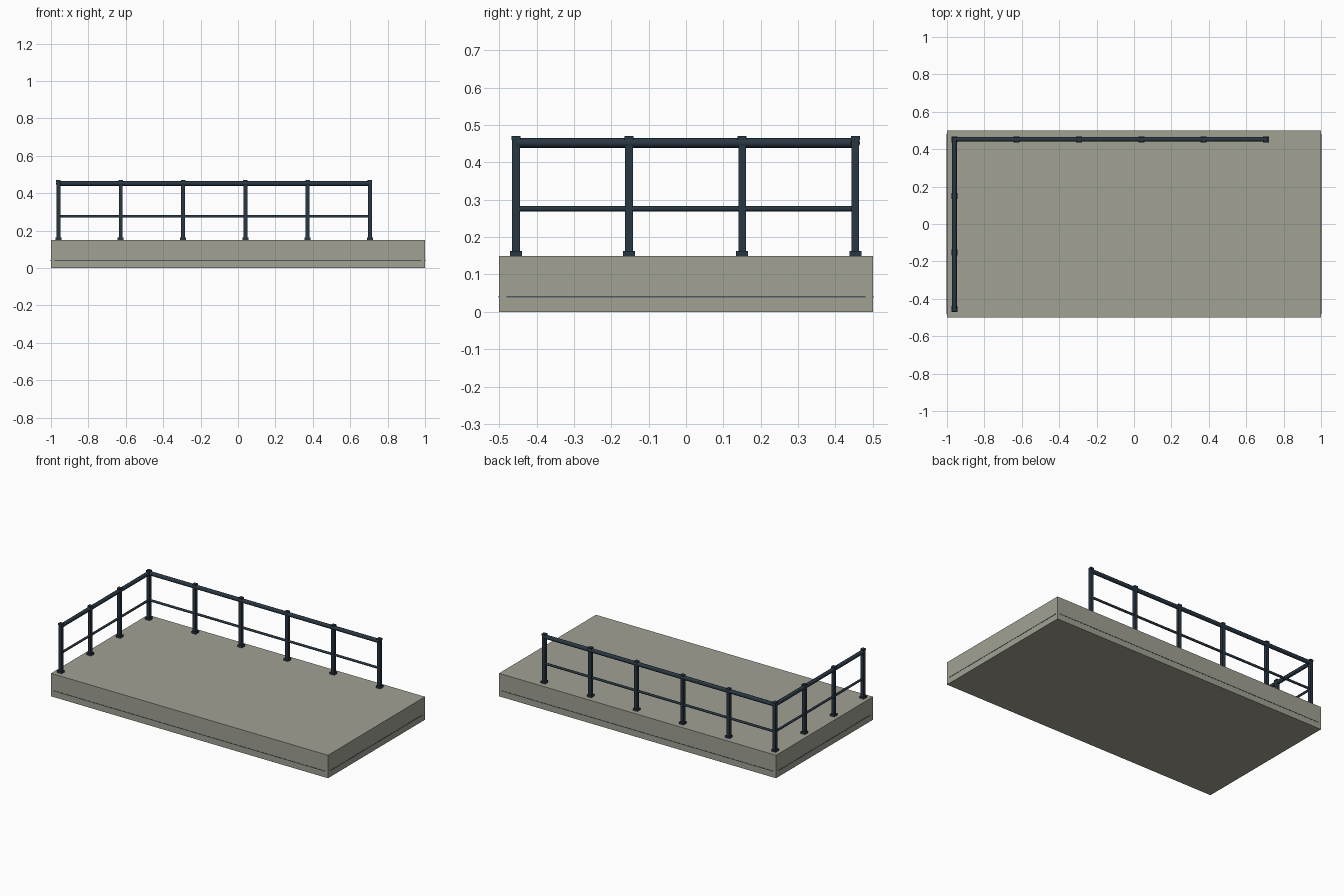
import bpy, math
from mathutils import Vector

if "Cube" in bpy.data.objects:
    bpy.data.objects.remove(bpy.data.objects["Cube"])


def material(name, rgb):
    m = bpy.data.materials.new(name)
    m.diffuse_color = (*rgb, 1)
    m.use_nodes = True
    m.node_tree.nodes["Principled BSDF"].inputs["Base Color"].default_value = m.diffuse_color
    return m


CONCRETE = material("concrete", (0.36, 0.355, 0.295))
STEEL = material("dark blue steel", (0.022, 0.038, 0.055))
SEAM = material("seam grey", (0.07, 0.10, 0.11))


def box(name, lo, hi, mat):
    lo, hi = Vector(lo), Vector(hi)
    bpy.ops.mesh.primitive_cube_add(size=1, location=(lo + hi) / 2)
    o = bpy.context.object
    o.name = name
    o.scale = hi - lo
    bpy.ops.object.transform_apply(location=False, rotation=False, scale=True)
    o.data.materials.append(mat)


def tube(name, a, b, r, sides=12):
    a, b = Vector(a), Vector(b)
    bpy.ops.mesh.primitive_cylinder_add(vertices=sides, radius=r, depth=(b - a).length,
                                        location=(a + b) / 2)
    o = bpy.context.object
    o.name = name
    o.rotation_euler = (b - a).to_track_quat('Z', 'Y').to_euler()
    o.data.materials.append(STEEL)
    bpy.ops.object.shade_smooth_by_angle(angle=math.radians(40))


# Platform slab
box("platform", (-1, -0.5, 0), (1, 0.5, 0.15), CONCRETE)

# Thin seam strips around the slab
for s, side in ((-1, "a"), (1, "b")):
    y, x = sorted((s * 0.499, s * 0.5012)), sorted((s * 0.999, s * 1.0012))
    box("long_seam_" + side, (-0.98, y[0], 0.038), (0.98, y[1], 0.043), SEAM)
    box("short_seam_" + side, (x[0], -0.48, 0.038), (x[1], 0.48, 0.043), SEAM)

# Posts along the back and left edges, with foot plates and caps
X0, X1, Y0, Y1 = -0.96, 0.705, -0.455, 0.453
posts = [(X0 + i * (X1 - X0) / 5, Y1) for i in range(6)]
posts += [(X0, Y0 + i * (Y1 - Y0) / 3) for i in range(3)]
for x, y in posts:
    box("post", (x - .0105, y - .0105, 0.15), (x + .0105, y + .0105, 0.465), STEEL)
    box("foot_plate", (x - .016, y - .016, 0.15), (x + .016, y + .016, 0.163), STEEL)
    box("post_cap", (x - .012, y - .012, 0.460), (x + .012, y + .012, 0.471), STEEL)

# Top and middle rails
for name, z, r in (("top_rail", 0.452, 0.013), ("middle_rail", 0.276, 0.0075)):
    tube("back_" + name, (X0, Y1, z), (X1 + 0.006, Y1, z), r)
    tube("left_" + name, (X0, Y0, z), (X0, Y1 + 0.006, z), r)
